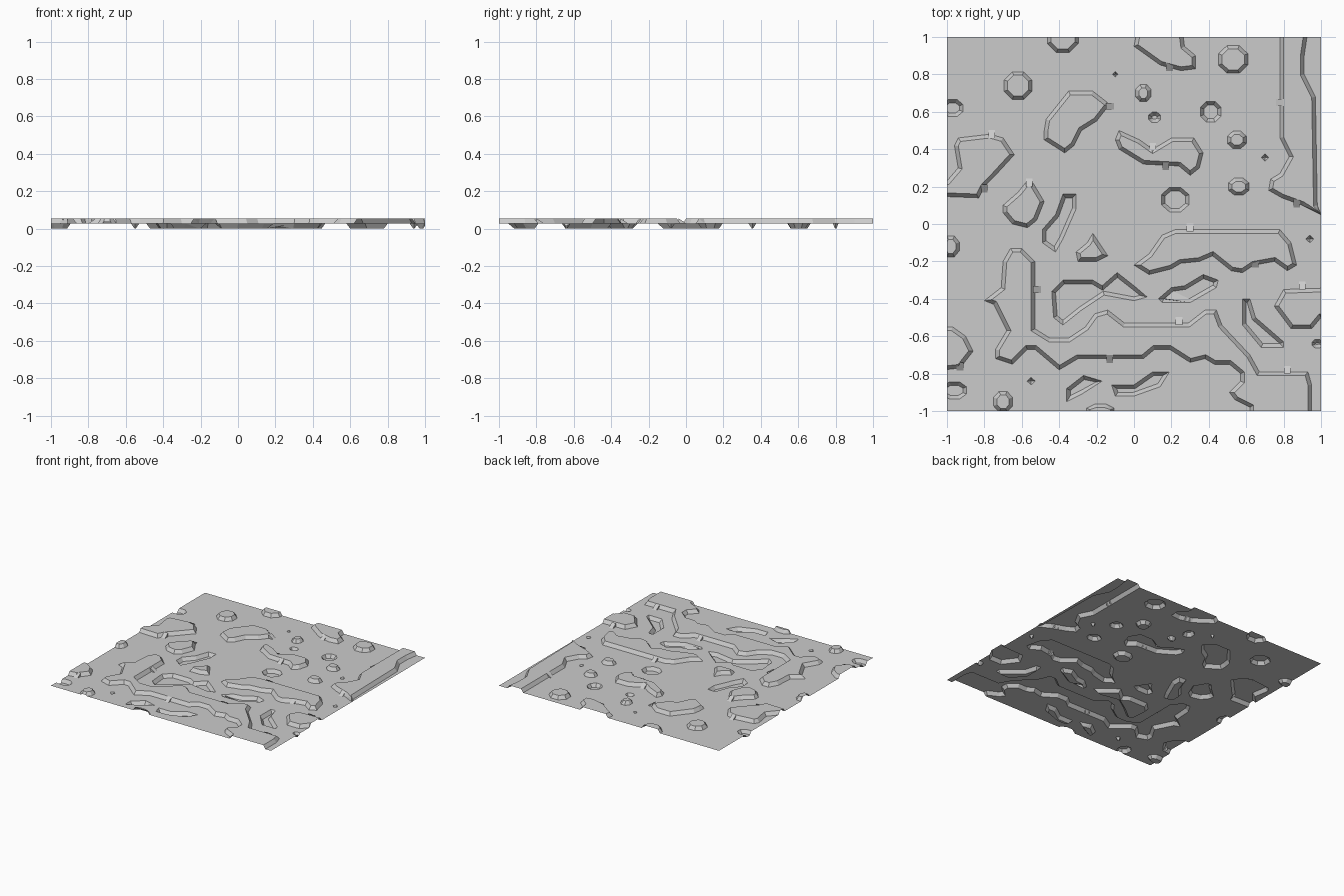
import bpy, bmesh
from math import cos, sin, pi
from mathutils import Vector
from mathutils.geometry import delaunay_2d_cdt

if "Cube" in bpy.data.objects:
    bpy.data.objects.remove(bpy.data.objects["Cube"])

GROUND, HIGH, LOW = 0.027, 0.055, 0.0
CLIFF = 0.02
verts, edges, heights, inners = [], [], [], []


def add_loop(pts, z):
    n0, n = len(verts), len(pts)
    verts.extend(Vector(p) for p in pts)
    heights.extend([z] * n)
    edges.extend((n0 + i, n0 + (i + 1) % n) for i in range(n))


def inset(pts, d):
    """Offset an outline inwards with limited mitres."""
    n = len(pts)
    area = sum(pts[i - 1][0] * pts[i][1] - pts[i][0] * pts[i - 1][1] for i in range(n))
    s = 1 if area > 0 else -1
    out = []
    for i in range(n):
        a, b, c = (Vector(pts[(i + k) % n]) for k in (-1, 0, 1))
        u, v = (b - a).normalized(), (c - b).normalized()
        n1, n2 = Vector((-u.y, u.x)) * s, Vector((-v.y, v.x)) * s
        out.append(b + (n1 + n2) * d / max(1 + n1.dot(n2), 0.5))
    return out


def terrace(pts, z):
    add_loop(pts, GROUND)
    inner = inset(pts, CLIFF)
    add_loop(inner, z)
    inners.append((inner, z))


def blob(x, y, rx, ry, z):
    """Small eight-sided knoll or hollow."""
    n = 8 if rx > 0.025 else 4
    off = pi / 8 if n == 8 else 0

    def ring(a, b):
        return [(x + a * cos(off + 2 * pi * i / n), y + b * sin(off + 2 * pi * i / n)) for i in range(n)]
    add_loop(ring(rx, ry), GROUND)
    inner = ring(max(rx - CLIFF, 0.003), max(ry - CLIFF, 0.003))
    add_loop(inner, z)
    inners.append((inner, z))


def inside(p, poly):
    hit = False
    for i in range(len(poly)):
        (x1, y1), (x2, y2) = poly[i - 1], poly[i]
        if (y1 > p.y) != (y2 > p.y) and p.x < (x2 - x1) * (p.y - y1) / (y2 - y1) + x1:
            hit = not hit
    return hit


# tile outline, oversized and trimmed later
add_loop([(-1.2, -1.2), (1.2, -1.2), (1.2, 1.2), (-1.2, 1.2)], GROUND)

# long front ridge
terrace([(-.80, -.41), (-.71, -.34), (-.70, -.2), (-.66, -.13), (-.6, -.13), (-.53, -.2),
         (-.53, -.56), (-.45, -.61), (-.35, -.61), (-.26, -.55), (-.21, -.48), (-.14, -.46),
         (-.05, -.53), (.29, -.53), (.38, -.46), (.44, -.46), (.47, -.54), (.62, -.7),
         (.67, -.79), (.93, -.79), (.95, -.86), (.95, -1.1), (.62, -1.1), (.62, -.98),
         (.54, -.94), (.51, -.9), (.57, -.84), (.57, -.8), (.51, -.75), (.43, -.75),
         (.38, -.72), (.3, -.74), (.19, -.67), (.11, -.67), (.05, -.72), (-.3, -.72),
         (-.4, -.78), (-.53, -.67), (-.57, -.67), (-.65, -.75), (-.74, -.72), (-.74, -.67),
         (-.68, -.57), (-.75, -.43)], HIGH)
# centre right plateau
terrace([(0, -.22), (.08, -.16), (.15, -.06), (.22, -.03), (.78, -.03), (.84, -.1), (.87, -.22),
         (.82, -.25), (.75, -.2), (.64, -.22), (.58, -.26), (.52, -.25), (.42, -.17), (.35, -.2),
         (.25, -.21), (.2, -.24), (.08, -.27)], HIGH)
# right edge strip
terrace([(.78, 1.1), (.78, .46), (.83, .36), (.78, .27), (.73, .24), (.72, .18), (.79, .14),
         (.9, .1), (1.0, .05), (.98, .1), (.97, .68), (.91, .8), (.91, .9), (.94, 1.1)], HIGH)
# remaining hills
terrace([(-.48, .5), (-.47, .56), (-.35, .71), (-.22, .71), (-.13, .64), (-.2, .55), (-.28, .5),
         (-.32, .42), (-.37, .38), (-.48, .45)], HIGH)
terrace([(-.94, .46), (-.77, .48), (-.7, .46), (-.64, .37), (-.75, .25), (-.8, .2), (-.83, .14),
         (-1.1, .15), (-1.1, .2), (-1, .23), (-.94, .3), (-.96, .42)], HIGH)
terrace([(-.7, .1), (-.62, .17), (-.58, .22), (-.54, .22), (-.48, .12), (-.52, .02), (-.57, -.02),
         (-.65, 0), (-.7, .06)], HIGH)
terrace([(-.1, .45), (-.08, .5), (.03, .45), (.1, .4), (.2, .46), (.32, .46), (.37, .38), (.35, .3),
         (.3, .26), (.24, .31), (.05, .32), (-.08, .4)], HIGH)
terrace([(0, .95), (.03, 1.1), (.25, 1.1), (.27, .95), (.33, .9), (.33, .83), (.25, .82),
         (.14, .85)], HIGH)
terrace([(.75, -.44), (.8, -.35), (1.1, -.34), (1.1, -.49), (1, -.5), (.95, -.56), (.84, -.56)], HIGH)
terrace([(-1.1, -.55), (-.97, -.55), (-.9, -.6), (-.86, -.68), (-.93, -.77), (-1.1, -.79)], HIGH)
terrace([(-.22, -.05), (-.14, -.17), (-.2, -.2), (-.3, -.2), (-.31, -.15), (-.25, -.1)], HIGH)
for x, y, rx, ry in ((-.62, .74, .08, .08), (.05, .7, .045, .05), (.53, .88, .085, .08),
                     (.55, .45, .055, .05), (.56, .2, .06, .05), (-.7, -.95, .055, .06),
                     (-.18, -1, .08, .04), (-.38, 1, .09, .09), (-.98, -.12, .05, .06)):
    blob(x, y, rx, ry, HIGH)

# hollows
terrace([(-.43, -.5), (-.44, -.36), (-.38, -.3), (-.22, -.3), (-.17, -.33), (-.09, -.26), (0, -.33),
         (.07, -.39), (0, -.41), (-.16, -.38), (-.28, -.46), (-.38, -.54)], LOW)
terrace([(.13, -.4), (.2, -.34), (.27, -.33), (.37, -.27), (.45, -.3), (.44, -.34), (.3, -.42),
         (.15, -.42)], LOW)
terrace([(.58, -.4), (.62, -.4), (.65, -.5), (.8, -.63), (.8, -.66), (.68, -.66), (.58, -.54)], LOW)
terrace([(-.31, .16), (-.38, .16), (-.42, .05), (-.49, -.03), (-.49, -.1), (-.42, -.15),
         (-.38, -.08), (-.31, .08)], LOW)
terrace([(-.12, -.86), (0, -.86), (.1, -.79), (.19, -.79), (.14, -.87), (0, -.92), (-.1, -.92)], LOW)
terrace([(-.36, -.88), (-.27, -.81), (-.17, -.84), (-.28, -.91), (-.36, -.95)], LOW)
for x, y, rx, ry in ((-.97, .62, .06, .05), (-.96, -.89, .07, .05), (.41, .6, .06, .06),
                     (.11, .57, .035, .03), (.22, .13, .08, .07), (-.1, .8, .015, .015),
                     (.7, .355, .02, .02), (.94, -.08, .022, .02), (-.55, -.84, .022, .02),
                     (.98, -.64, .03, .025)):
    blob(x, y, rx, ry, LOW)

# terrain sheet: triangulate all outlines together, lift, trim to the square
co, _, tris, origin, _, _ = delaunay_2d_cdt(verts, edges, [], 0, 1e-5)
bm = bmesh.new()
for p, src in zip(co, origin):
    z = heights[src[0]] if src else next((h for poly, h in inners if inside(p, poly)), GROUND)
    bm.verts.new((p.x, p.y, z))
bm.verts.ensure_lookup_table()
for t in tris:
    bm.faces.new([bm.verts[i] for i in t])
for axis in ((1, 0, 0), (-1, 0, 0), (0, 1, 0), (0, -1, 0)):
    bmesh.ops.bisect_plane(bm, geom=bm.verts[:] + bm.edges[:] + bm.faces[:],
                           plane_co=axis, plane_no=axis, clear_outer=True)
bmesh.ops.dissolve_limit(bm, angle_limit=0.001, verts=bm.verts[:], edges=bm.edges[:])
bmesh.ops.triangulate(bm, faces=bm.faces[:])
for f in bm.faces:
    f.normal_update()
    if f.normal.z < 0:
        f.normal_flip()
mesh = bpy.data.meshes.new("terrain")
bm.to_mesh(mesh)
bpy.context.collection.objects.link(bpy.data.objects.new("terrain", mesh))


# small ramps leading up onto the hills
def ramp(x, y, dx, dy):
    out, side, c = Vector((dx, dy, 0)), Vector((-dy, dx, 0)), Vector((x, y, 0))
    top, low = Vector((0, 0, HIGH)), Vector((0, 0, GROUND))
    p = []
    for s in (-.018, .018):
        p += [c + side * s - out * .02 + top, c + side * s + out * .022 + low,
              c + side * s - out * .02 + low]
    m = bpy.data.meshes.new("ramp")
    m.from_pydata(p, [], [(0, 1, 4, 3), (0, 2, 1), (3, 4, 5)])
    bpy.context.collection.objects.link(bpy.data.objects.new("ramp", m))


for x, y in ((-.76, .48), (-.56, .22), (.1, .41), (.3, -.02), (.24, -.52), (.9, -.33), (.82, -.78)):
    ramp(x, y, 0, 1)
for x, y in ((.19, .84), (.17, .31), (.87, .11), (.65, -.21), (-.13, -.72), (-.93, -.76), (-.8, .19)):
    ramp(x, y, 0, -1)
for x, y, d in ((-.52, -.35, 1), (-.13, .63, 1), (.78, .65, -1)):
    ramp(x, y, d, 0)
